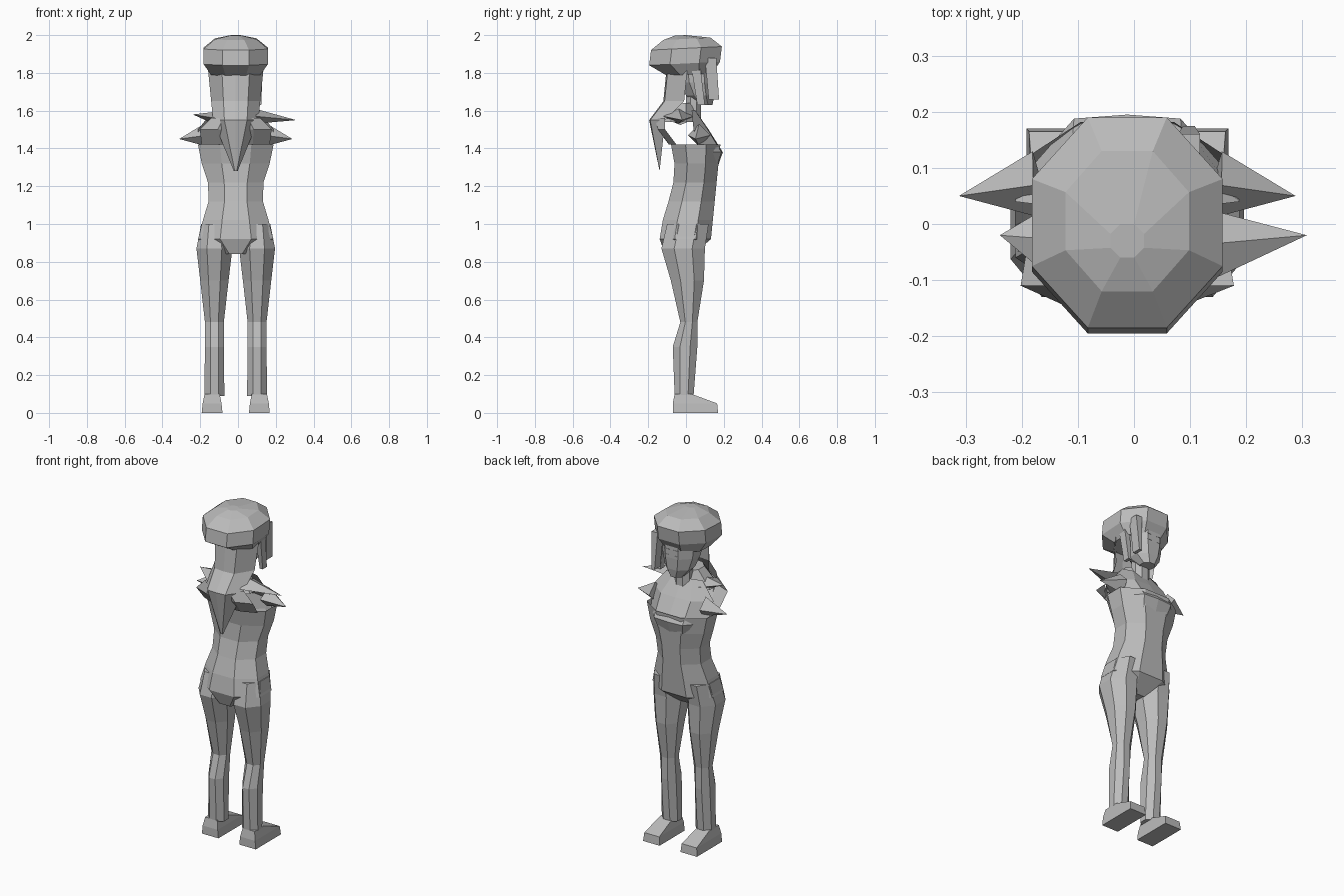
import bpy
import bmesh
import math
from mathutils import Matrix, Vector

default_cube = bpy.data.objects.get("Cube")
if default_cube:
    bpy.data.objects.remove(default_cube)

grey = bpy.data.materials.new("plain grey")
grey.use_nodes = True
grey.diffuse_color = (0.5, 0.5, 0.5, 1)
shader = grey.node_tree.nodes["Principled BSDF"]
shader.inputs["Base Color"].default_value = grey.diffuse_color

BODY_CENTRE = -0.012


def finish(name, bm, mirror):
    """Turn a bmesh into a flat-shaded part, optionally mirrored left to right."""
    bmesh.ops.recalc_face_normals(bm, faces=bm.faces)
    mesh = bpy.data.meshes.new(name)
    bm.to_mesh(mesh)
    bm.free()
    mesh.materials.append(grey)
    part = bpy.data.objects.new(name, mesh)
    part.location.x = BODY_CENTRE
    bpy.context.collection.objects.link(part)
    if mirror:
        part.modifiers.new("Mirror", "MIRROR")


def bridge(bm, rows, closed):
    """Fill quads between neighbouring rows of vertices."""
    for lower, upper in zip(rows, rows[1:]):
        count = len(lower)
        for i in range(count if closed else count - 1):
            j = (i + 1) % count
            bm.faces.new((lower[i], lower[j], upper[j], upper[i]))


def loft(name, rings, sides=8, shift=0, lean=0, mirror=False, open_top=False):
    """Skin faceted rings, each given as height, half width, back and front."""
    bm = bmesh.new()
    rows = []
    grow = 1 / math.cos(math.pi / sides)
    for height, half_width, back, front in rings:
        row = []
        for i in range(sides):
            angle = math.tau * (i + 0.5) / sides
            x = shift + half_width * grow * math.cos(angle)
            y = (back + front + (front - back) * grow * math.sin(angle)) / 2
            row.append(bm.verts.new((x, y, height + lean * y)))
        rows.append(row)
    bridge(bm, rows, closed=True)
    bm.faces.new(rows[0])
    if not open_top:
        bm.faces.new(rows[-1])
    finish(name, bm, mirror)


def sheet(name, rows):
    """Curved open surface; rows give height, half width, middle and edge depth."""
    bm = bmesh.new()
    grid = []
    for height, half_width, middle, edge in rows:
        steps = [i / 2 for i in range(-2, 3)]
        grid.append([bm.verts.new((half_width * s, middle + (edge - middle) * s ** 4, height))
                     for s in steps])
    bridge(bm, grid, closed=False)
    finish(name, bm, mirror=False)


def spike(name, base, tip, radius, flatness=1, mirror=False):
    """Four-sided cone from base to tip, squashed by flatness."""
    base, tip = Vector(base), Vector(tip)
    along = tip - base
    turn = along.to_track_quat("Z", "Y").to_matrix().to_4x4()
    place = Matrix.Translation((base + tip) / 2) @ turn @ Matrix.Diagonal((1, flatness, 1, 1))
    bm = bmesh.new()
    bmesh.ops.create_cone(bm, cap_ends=True, segments=4, radius1=radius, radius2=0,
                          depth=along.length, matrix=place)
    finish(name, bm, mirror)


def plate(name, height, size):
    """Thin painted mark on each side of the face."""
    bm = bmesh.new()
    place = Matrix.Translation((0.03, 0.155, height)) @ Matrix.Diagonal((*size, 1))
    bmesh.ops.create_cube(bm, size=1, matrix=place)
    finish(name, bm, mirror=True)


# Feet and legs
loft("foot", [(0, 0.055, -0.07, 0.17), (0.05, 0.05, -0.07, 0.165), (0.1, 0.04, -0.06, 0.03)],
     sides=4, shift=0.125, mirror=True)
loft("leg", [(0.09, 0.053, -0.06, 0.04), (0.35, 0.05, -0.07, 0.06), (0.48, 0.05, -0.03, 0.06),
             (0.7, 0.075, -0.08, 0.095), (0.87, 0.095, -0.13, 0.1), (1, 0.07, -0.1, 0.12)],
     shift=0.113, mirror=True)


# Torso with a waist and hips following smooth waves, open at the shoulders
def torso_ring(height):
    above_hip = height - 0.9
    half_width = 0.17 + 0.03 * math.cos(12 * above_hip)
    back = -0.1 - 0.04 * math.cos(8 * above_hip)
    front = 0.13 + 0.1 * above_hip
    return height, half_width, back, front


crotch = (0.84, 0.08, -0.11, 0.04)
loft("torso", [crotch] + [torso_ring(0.92 + 0.1 * i) for i in range(6)], open_top=True)

# Full chest front, the collar behind the shoulders and the yoke around the neck
sheet("chest", [(1.28, 0.15, 0.16, 0.08), (1.38, 0.19, 0.195, 0.08),
                (1.5, 0.2, 0.12, 0.04), (1.6, 0.12, 0.05, 0.03)])
sheet("collar", [(1.42, 0.18, -0.09, -0.05), (1.5, 0.19, -0.15, -0.11),
                 (1.56, 0.13, -0.17, -0.11)])
loft("yoke", [(1.54, 0.15, -0.14, 0.06), (1.64, 0.07, -0.1, 0.04)])

# Ragged shoulder spikes
spike("left_shoulder_spike", (0.1, -0.04, 1.57), (0.32, -0.02, 1.55), 0.08, flatness=0.5)
spike("right_shoulder_spike", (-0.1, -0.03, 1.56), (-0.227, -0.02, 1.58), 0.09, flatness=0.4)
spike("lower_shoulder_spike", (0.16, 0.07, 1.47), (0.3, 0.05, 1.45), 0.06, mirror=True)

# Neck and face
loft("neck", [(1.54, 0.05, 0, 0.08), (1.7, 0.05, 0, 0.08)])
loft("face", [(1.63, 0.04, 0.06, 0.14), (1.68, 0.08, 0, 0.15),
              (1.75, 0.1, -0.04, 0.155), (1.88, 0.11, -0.06, 0.155)])
plate("eye", 1.765, (0.026, 0.004, 0.007))
plate("eyebrow", 1.8, (0.03, 0.004, 0.004))

# Back hair ending in a pointed tail, and loose locks on the left side
sheet("back_hair", [(1.28, 0.01, -0.14, -0.14), (1.55, 0.12, -0.195, -0.11),
                    (1.65, 0.13, -0.12, -0.01), (1.85, 0.15, -0.1, 0.01)])
loft("front_lock", [(1.66, 0.01, 0.12, 0.175), (1.88, 0.02, 0.1, 0.16)], sides=4, shift=0.11)
loft("side_lock", [(1.63, 0.01, 0.06, 0.1), (1.88, 0.02, 0.02, 0.07)], sides=4, shift=0.125)

# Faceted cap dipping towards the back
loft("cap", [(1.79, 0.13, -0.1, 0.14), (1.85, 0.17, -0.195, 0.18), (1.93, 0.17, -0.185, 0.19),
             (1.98, 0.11, -0.12, 0.13), (2, 0.03, -0.06, 0)], lean=0.05)
